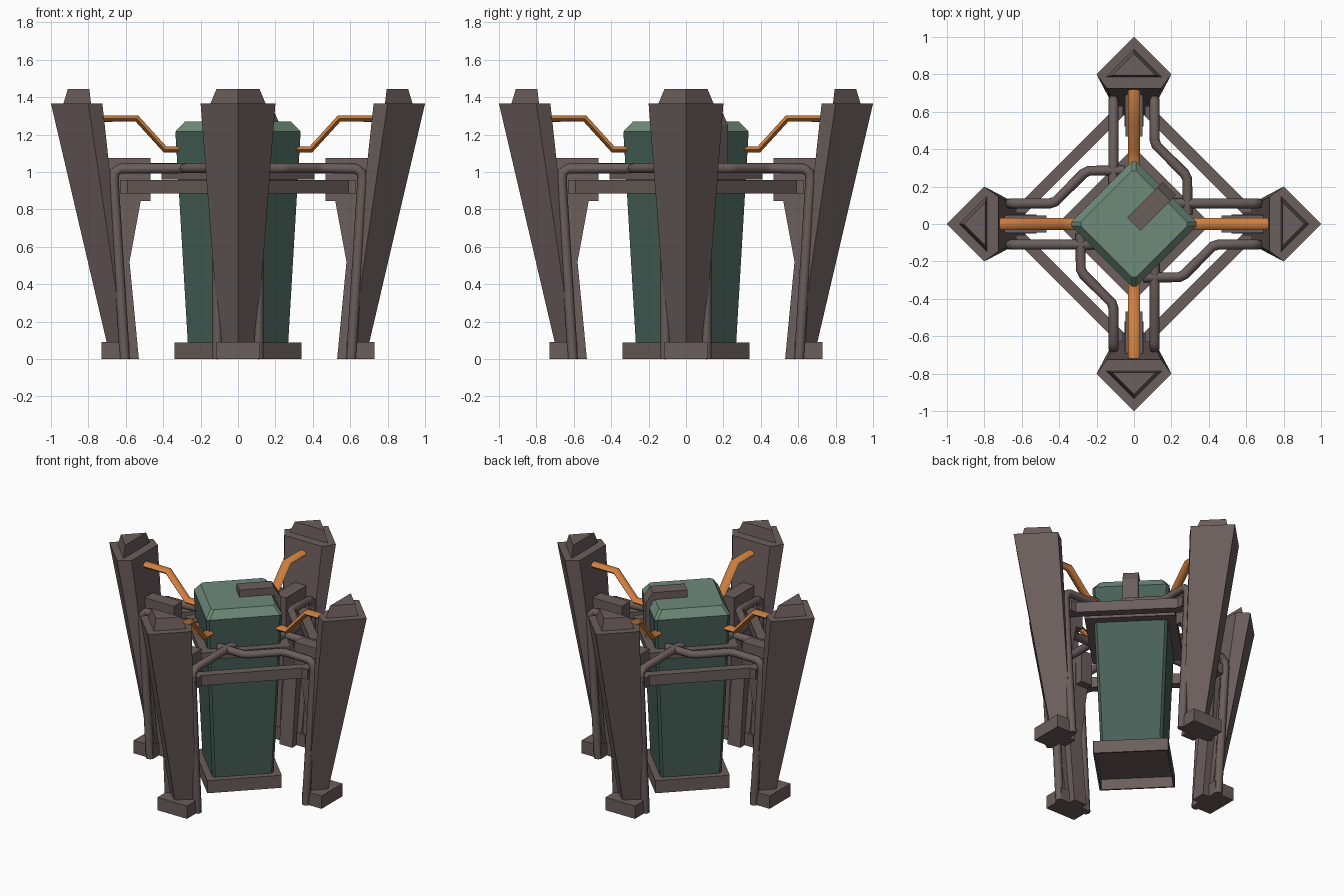
import bpy, bmesh, math
from mathutils import Matrix, Vector

if "Cube" in bpy.data.objects:
    bpy.data.objects.remove(bpy.data.objects["Cube"])


def material(name, rgb):
    m = bpy.data.materials.new(name)
    m.diffuse_color = (*rgb, 1)
    m.use_nodes = True
    m.node_tree.nodes["Principled BSDF"].inputs["Base Color"].default_value = m.diffuse_color
    return m


BROWN = material("brown metal", (.145, .112, .106))
GREEN = material("dark green", (.062, .115, .095))
LIGHT = material("light green", (.155, .255, .195))
ORANGE = material("orange", (.62, .21, .05))


def finish(name, bm, mat, matrix=None):
    if matrix:
        bm.transform(matrix)
    bmesh.ops.recalc_face_normals(bm, faces=bm.faces)
    me = bpy.data.meshes.new(name)
    bm.to_mesh(me)
    bm.free()
    me.materials.append(mat)
    ob = bpy.data.objects.new(name, me)
    bpy.context.collection.objects.link(ob)
    return ob


def loft(name, rings, mat=BROWN, matrix=None):
    """Skin a stack of equal-length rings and cap both ends."""
    bm = bmesh.new()
    rows = [[bm.verts.new(p) for p in r] for r in rings]
    n = len(rows[0])
    for a, b in zip(rows, rows[1:]):
        for i in range(n):
            j = (i + 1) % n
            bm.faces.new((a[i], a[j], b[j], b[i]))
    bm.faces.new(rows[0])
    bm.faces.new(rows[-1])
    return finish(name, bm, mat, matrix)


def flat(pts, z):
    return [(x, y, z) for x, y in pts]


def profile(pts, half):
    """Two rings for an x-z outline with thickness in y."""
    return [[(x, s * half, z) for x, z in pts] for s in (-1, 1)]


def tube(name, path, r, mat, matrix, res=2):
    cu = bpy.data.curves.new(name, 'CURVE')
    cu.dimensions = '3D'
    cu.bevel_depth = r
    cu.bevel_resolution = res
    cu.use_fill_caps = True
    sp = cu.splines.new('POLY')
    sp.points.add(len(path) - 1)
    for p, co in zip(sp.points, path):
        p.co = (*co, 1)
    tmp = bpy.data.objects.new(name + "_tmp", cu)
    bpy.context.collection.objects.link(tmp)
    bpy.context.view_layer.update()
    me = bpy.data.meshes.new_from_object(tmp.evaluated_get(bpy.context.evaluated_depsgraph_get()))
    bm = bmesh.new()
    bm.from_mesh(me)
    bpy.data.objects.remove(tmp)
    bpy.data.meshes.remove(me)
    for f in bm.faces:
        f.material_index = 0
    ob = finish(name, bm, mat, matrix)
    bpy.context.view_layer.objects.active = ob
    ob.select_set(True)
    bpy.ops.object.shade_smooth_by_angle(angle=math.radians(50))
    ob.select_set(False)


def diamond(r, c=0.012):
    """Diamond with slightly clipped corners."""
    pts = []
    for k in range(4):
        a = k * math.pi / 2
        d, s = Vector((math.cos(a), math.sin(a))), Vector((-math.sin(a), math.cos(a)))
        pts += [tuple(d * (r - c) - s * c), tuple(d * (r - c) + s * c)]
    return pts


# Central core with light top and bevel
core = loft("core", [flat(diamond(.28), .08), flat(diamond(.347), 1.215), flat(diamond(.295), 1.27)], GREEN)
core.data.materials.append(LIGHT)
for p in core.data.polygons:
    if p.center.z > 1.23:
        p.material_index = 1

# Hollow base and collar
d = lambda r: diamond(r, .001)
loft("core_base", [flat(d(.325), .075), flat(d(.325), 0), flat(d(.34), 0), flat(d(.34), .088)])
loft("collar", [flat(d(.41), .96), flat(d(.41), 1.01)])

# Bent clamp over one upper edge of the core
loft("core_clamp", profile([(0, 1.26), (0, 1.32), (.225, 1.32), (.268, 1.25),
                            (.268, 1.0), (.23, 1.0), (.23, 1.26)], .05),
     BROWN, Matrix.Rotation(math.pi / 4, 4, 'Z'))

# Four identical corner units
for k in range(4):
    R = Matrix.Rotation(k * math.pi / 2, 4, 'Z')
    # leaning tower
    loft(f"tower_{k}", [
        flat([(.70, 0), (.61, .1), (.585, .08), (.585, -.08), (.61, -.1)], .08),
        flat([(1, 0), (.8, .2), (.725, .145), (.725, -.145), (.8, -.2)], 1.365)], BROWN, R)
    loft(f"tower_cap_{k}", [
        flat([(.935, 0), (.785, .15), (.785, -.15)], 1.36),
        flat([(.91, 0), (.795, .115), (.795, -.115)], 1.443)], BROWN, R)
    loft(f"foot_{k}", profile([(.58, 0), (.73, 0), (.73, .09), (.58, .09)], .115), BROWN, R)
    # inner fin and bracket
    loft(f"fin_{k}", profile([(.53, 0), (.62, 0), (.72, 1.0), (.52, 1.0), (.52, .845), (.58, .52)], .05), BROWN, R)
    loft(f"bracket_{k}", profile([(.467, .845), (.70, .845), (.73, 1.075), (.467, 1.075)], .045), BROWN, R)
    # diagonal beam between neighbouring towers
    beam = [(.63, .13), (.59, .13), (.13, .59), (.13, .63), (.06, .63), (.06, .575), (.575, .06), (.63, .06)]
    loft(f"beam_{k}", [flat(beam, .885), flat(beam, .957)], BROWN, R)
    # straight pipe and jogged pipe
    for name, y, tail in (("straight_pipe", .11, [(.2, .11)]),
                          ("jogged_pipe", -.11, [(.45, -.11), (.42, -.12), (.27, -.27),
                                                 (.24, -.285), (.05, -.285)])):
        path = [(.605, y, 0), (.665, y, .955), (.66, y, .995), (.63, y, 1.018)]
        path += [(a, b, 1.02) for a, b in tail]
        tube(f"{name}_{k}", path, .027, BROWN, R)
    # flattened orange rod
    rod = [(.735, 0, 1.285), (.54, 0, 1.285), (.39, 0, 1.12), (.30, 0, 1.12)]
    tube(f"orange_rod_{k}", rod, .02, ORANGE, R @ Matrix.Diagonal((1, 1.65, 1, 1)), 1)
